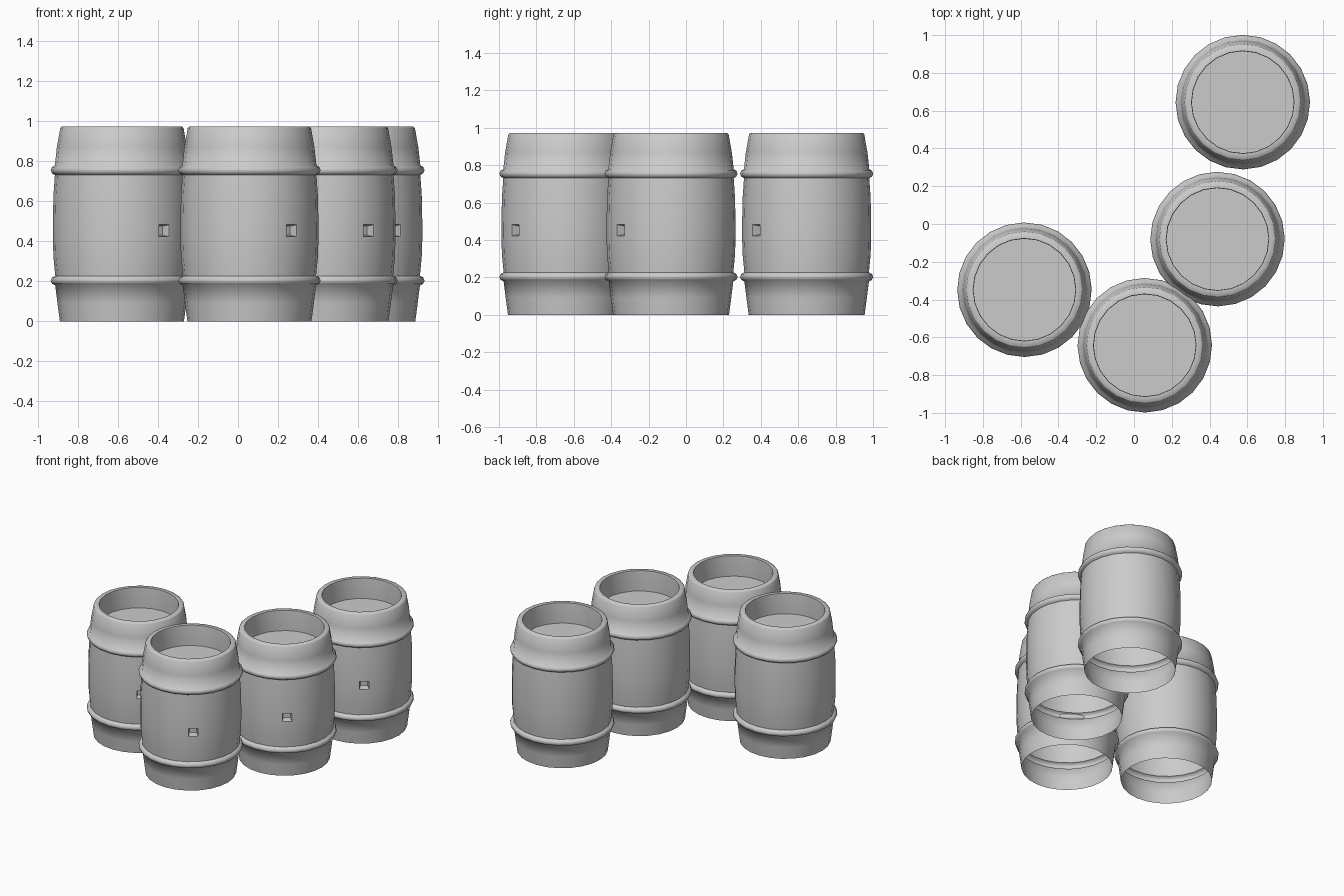
import bpy, bmesh, math

if "Cube" in bpy.data.objects:
    bpy.data.objects.remove(bpy.data.objects["Cube"])

SIDES = 24
BUNG_ANGLE = math.radians(-52)      # direction of the bung hole


def hoop(z, r):
    """Rounded hoop bulging out of the staves."""
    return [(r, z - 0.024), (0.349, z - 0.016), (0.356, z), (0.349, z + 0.016), (r, z + 0.024)]


# Radius / height profile: open base, staves, two hoops, rim, recessed head
PROFILE = ([(0.310, 0.0), (0.322, 0.09)] + hoop(0.203, 0.333)
           + [(0.342, 0.32), (0.345, 0.41), (0.345, 0.495), (0.342, 0.63)]
           + hoop(0.755, 0.335)
           + [(0.325, 0.87), (0.308, 0.965), (0.302, 0.972), (0.272, 0.972), (0.270, 0.955), (0.270, 0.82)])
BUNG_ROW = 9 - 1                    # row of faces holding the hole


def make_barrel(name, x, y):
    bm = bmesh.new()
    rings = []
    for r, z in PROFILE:
        ring = []
        for i in range(SIDES):
            a = BUNG_ANGLE + (i - 0.5) * math.tau / SIDES
            ring.append(bm.verts.new((r * math.cos(a), r * math.sin(a), z)))
        rings.append(ring)
    bung = None
    for k in range(len(rings) - 1):
        lo, hi = rings[k], rings[k + 1]
        for i in range(SIDES):
            j = (i + 1) % SIDES
            f = bm.faces.new((lo[i], lo[j], hi[j], hi[i]))
            if k == BUNG_ROW and i == 0:
                bung = f
    # Recessed head
    bm.faces.new(rings[-1])
    # Bung hole: inset one stave face and push it inward
    bm.normal_update()
    n = bung.normal.copy()
    bmesh.ops.inset_individual(bm, faces=[bung], thickness=0.018)
    bmesh.ops.inset_individual(bm, faces=[bung], thickness=0.010)
    for v in bung.verts:
        v.co -= n * 0.045
    mesh = bpy.data.meshes.new(name)
    bm.to_mesh(mesh)
    bm.free()
    ob = bpy.data.objects.new(name, mesh)
    ob.location = (x, y, 0)
    bpy.context.collection.objects.link(ob)
    bpy.ops.object.select_all(action='DESELECT')
    ob.select_set(True)
    bpy.context.view_layer.objects.active = ob
    bpy.ops.object.shade_smooth_by_angle(angle=math.radians(60))


# Four barrels standing in a curve
for n, (x, y) in enumerate([(-0.58, -0.348), (0.057, -0.642), (0.442, -0.08), (0.576, 0.645)]):
    make_barrel(f"barrel_{n + 1}", x, y)
